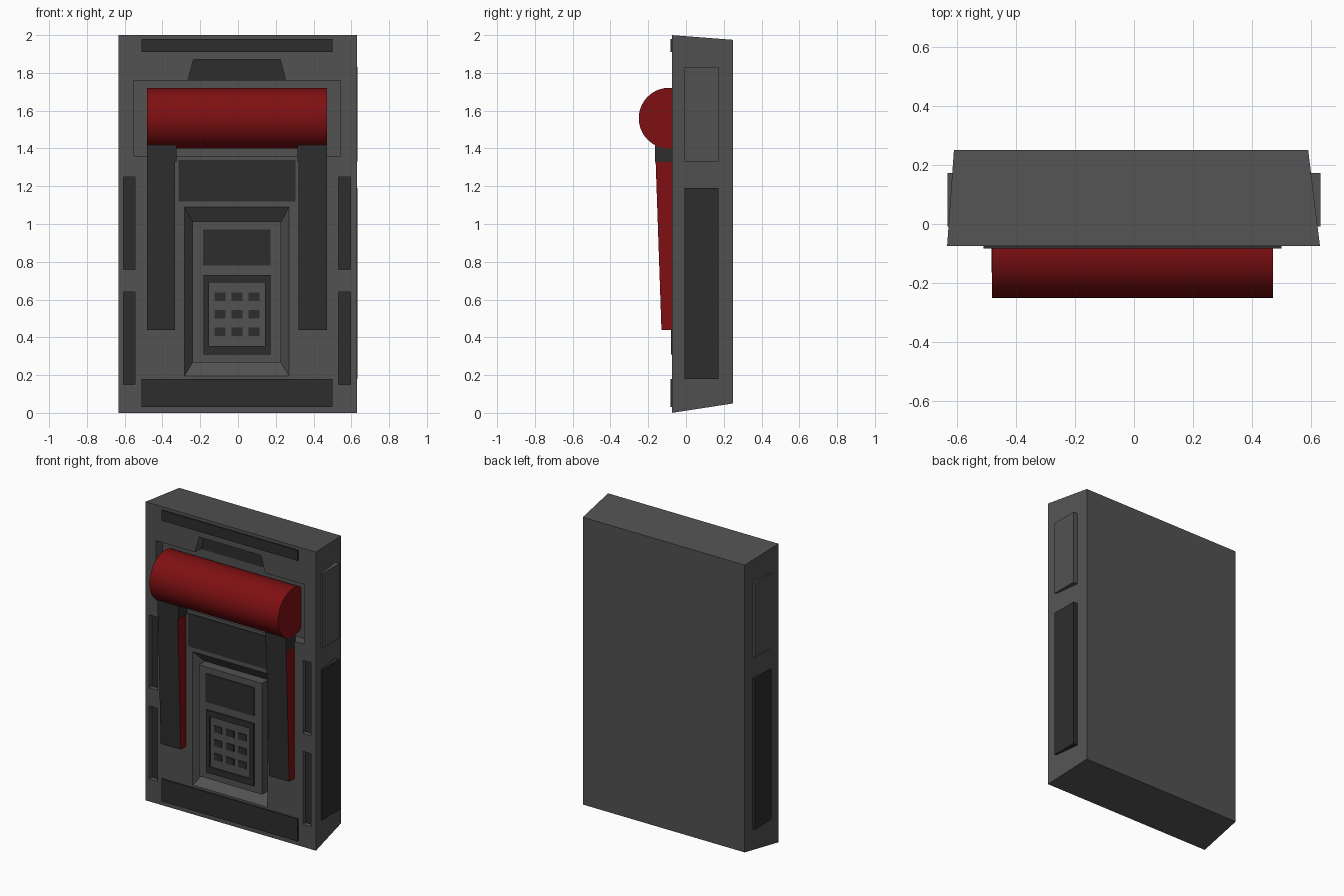
import bpy, bmesh, math

if "Cube" in bpy.data.objects:
    bpy.data.objects.remove(bpy.data.objects["Cube"])

def material(name, rgb):
    m = bpy.data.materials.new(name)
    m.diffuse_color = (*rgb, 1)
    m.use_nodes = True
    m.node_tree.nodes["Principled BSDF"].inputs["Base Color"].default_value = m.diffuse_color
    return m

GREY = material("casing_grey", (0.085, 0.085, 0.085))
DARK = material("dark_grey", (0.027, 0.027, 0.027))
RED = material("deep_red", (0.21, 0.005, 0.006))
C = -0.006      # slight sideways offset of the front details
F = -0.075      # front surface of the casing
FLOOR = -0.007  # floor of the deep recesses

def rect(x0, x1, z0, z1):
    return [(x0, z0), (x1, z0), (x1, z1), (x0, z1)]

def loft(name, front, y0, back, y1, mat):
    """Solid between two (x, z) outlines lying at depths y0 and y1."""
    bm = bmesh.new()
    a = [bm.verts.new((x, y0, z)) for x, z in front]
    b = [bm.verts.new((x, y1, z)) for x, z in back]
    bm.faces.new(a)
    bm.faces.new(b[::-1])
    n = len(a)
    for i in range(n):
        j = (i + 1) % n
        bm.faces.new((a[i], b[i], b[j], a[j]))
    bmesh.ops.recalc_face_normals(bm, faces=bm.faces[:])
    me = bpy.data.meshes.new(name)
    bm.to_mesh(me)
    bm.free()
    me.materials.append(mat)
    ob = bpy.data.objects.new(name, me)
    bpy.context.collection.objects.link(ob)
    return ob

def box(name, x0, x1, z0, z1, y0, y1, mat):
    r = rect(x0, x1, z0, z1)
    return loft(name, r, y0, r, y1, mat)

def cut(target, cutter):
    cutter.hide_render = True
    mod = target.modifiers.new("cut", 'BOOLEAN')
    mod.operation = 'DIFFERENCE'
    mod.solver = 'EXACT'
    mod.object = cutter
    bpy.context.view_layer.objects.active = target
    bpy.ops.object.modifier_apply(modifier=mod.name)
    bpy.data.objects.remove(cutter, do_unlink=True)

# Tapered casing
casing = loft("casing", rect(-0.633, 0.63, 0, 2), F,
              rect(-0.61, 0.59, 0.05, 1.975), 0.25, GREY)

# Recess behind the roller and the finger notch above it
cut(casing, box("recess_cutter", C - 0.548, C + 0.548, 1.36, 1.76, -0.1, FLOOR, GREY))
notch = [(C - 0.26, 1.757), (C + 0.26, 1.757), (C + 0.23, 1.87), (C - 0.23, 1.87)]
cut(casing, loft("notch_cutter", notch, -0.1, notch, FLOOR, GREY))
loft("notch_floor", notch, FLOOR - 0.004, notch, FLOOR + 0.003, DARK)

# Keypad recess with sloping walls
cut(casing, loft("keypad_cutter", rect(-0.291, 0.276, 0.184, 1.101), F - 0.01,
                 rect(-0.24, 0.228, 0.267, 1.012), FLOOR, GREY))

# Narrow slots along both front edges
for side in (-1, 1):
    x = C + side * 0.57
    for z0, z1 in ((0.15, 0.64), (0.76, 1.25)):
        cut(casing, box("slot_cutter", x - 0.031, x + 0.031, z0, z1, -0.1, -0.04, GREY))
        box("slot_floor", x - 0.031, x + 0.031, z0, z1, -0.044, -0.038, DARK)

# Plates on both sides
for side in (-1, 1):
    x0, x1 = sorted((side * 0.57, side * 0.632))
    box("side_plate_lower", x0, x1, 0.18, 1.19, -0.008, 0.173, DARK)
    box("side_plate_upper", x0, x1, 1.33, 1.83, -0.008, 0.173, GREY)

# Thin dark plates on the front
box("top_strip", -0.51, 0.5, 1.91, 1.98, F - 0.008, F + 0.01, DARK)
box("bottom_strip", -0.51, 0.5, 0.03, 0.18, F - 0.008, F + 0.01, DARK)
box("centre_plate", -0.315, 0.305, 1.12, 1.34, F - 0.006, F + 0.01, DARK)

# Roller
bpy.ops.mesh.primitive_cylinder_add(vertices=64, radius=0.161, depth=0.953,
                                    location=(C + 0.001, -0.089, 1.56),
                                    rotation=(0, math.pi / 2, 0))
roller = bpy.context.object
roller.name = "roller"
roller.data.materials.append(RED)
bpy.ops.object.shade_smooth_by_angle(angle=math.radians(40))

# Straps: dark front, red edges, leaning outward toward the top
for side in (-1, 1):
    x0, x1 = sorted((C + side * 0.327, C + side * 0.476))
    strap = box("strap", x0, x1, 0.44, 1.34, -0.15, F + 0.01, RED)
    strap.data.materials.append(DARK)
    for v in strap.data.vertices:
        if v.co.y < -0.1:
            v.co.y = -0.13 if v.co.z < 1 else -0.161
    for p in strap.data.polygons:
        p.material_index = 1 if p.normal.y < -0.9 else 0
    x0, x1 = sorted((C + side * 0.32, C + side * 0.477))
    box("strap_clamp", x0, x1, 1.327, 1.417, -0.165, F + 0.01, DARK)

# Keypad block with screen, keypad tray and keys
box("keypad_block", -0.24, 0.228, 0.267, 1.012, F + 0.003, FLOOR + 0.01, GREY)
box("screen", -0.185, 0.173, 0.78, 0.97, F - 0.003, F + 0.01, DARK)
tray = box("keypad_tray", -0.183, 0.171, 0.31, 0.73, F - 0.005, F + 0.02, DARK)
cut(tray, box("tray_cutter", -0.154, 0.143, 0.353, 0.69, -0.1, F + 0.006, DARK))
for i in range(3):
    for k in range(3):
        x, z = C - 0.09 + 0.09 * i, 0.43 + 0.0925 * k
        box("key", x - 0.029, x + 0.029, z - 0.022, z + 0.022, F - 0.003, F + 0.01, DARK)
